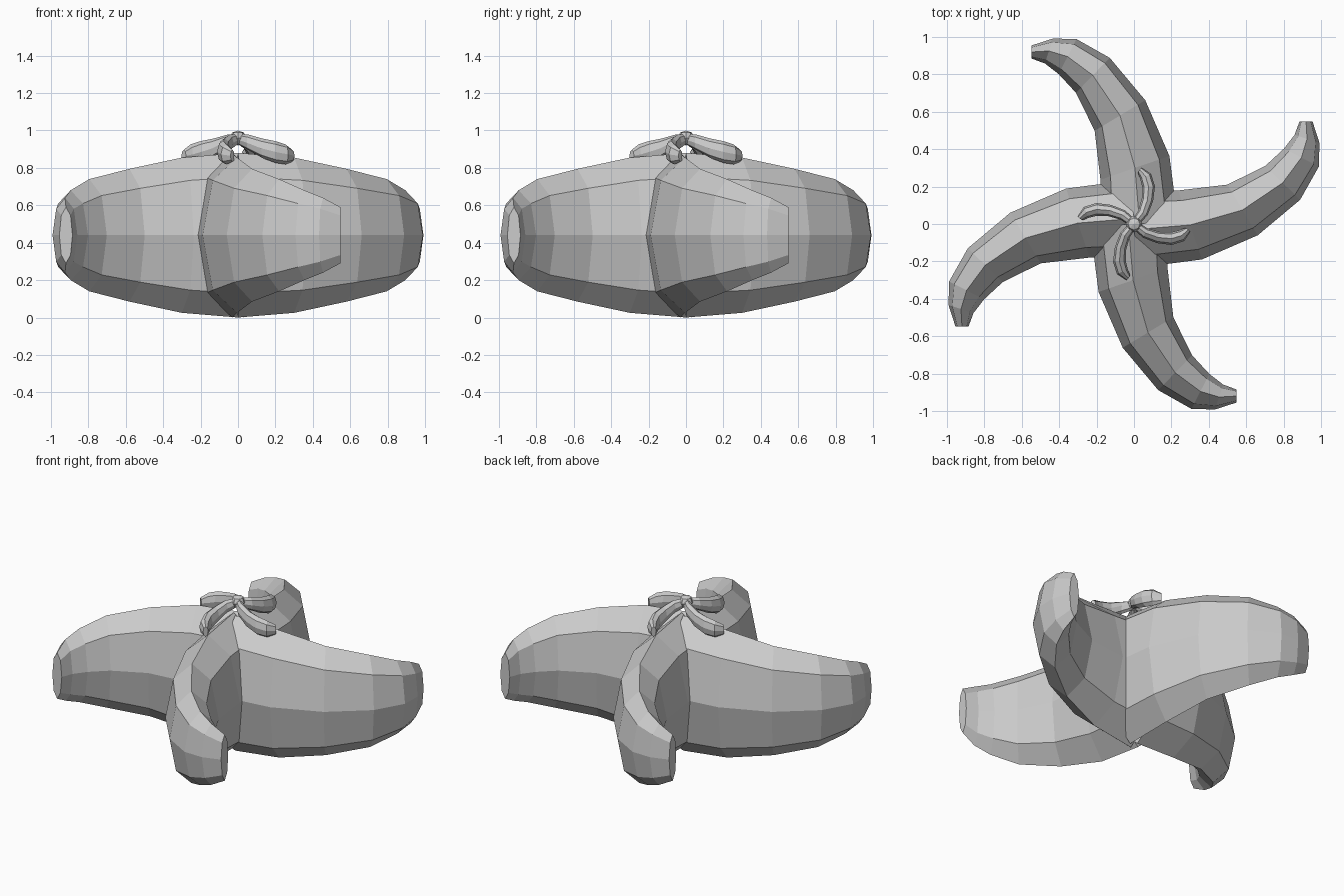
import bpy, bmesh, math
from mathutils import Vector

if "Cube" in bpy.data.objects:
    bpy.data.objects.remove(bpy.data.objects["Cube"])

def material(name, c):
    m = bpy.data.materials.new(name)
    m.diffuse_color = (c, c, c, 1)
    m.use_nodes = True
    m.node_tree.nodes["Principled BSDF"].inputs["Base Color"].default_value = m.diffuse_color
    return m

GREY = material("light grey", 0.6)

def finish(name, bm):
    bmesh.ops.recalc_face_normals(bm, faces=bm.faces)
    me = bpy.data.meshes.new(name)
    bm.to_mesh(me)
    bm.free()
    me.materials.append(GREY)
    ob = bpy.data.objects.new(name, me)
    bpy.context.collection.objects.link(ob)
    return ob

def sweep(name, stations, sides, turn):
    """Loft elliptical rings; station = x, y, z, heading, half width, half height."""
    bm = bmesh.new()
    rings = []
    for x, y, z, heading, w, h in stations:
        a = math.radians(heading)
        across = Vector((-math.sin(a), math.cos(a), 0))
        ring = []
        for i in range(sides):
            t = 2 * math.pi * i / sides
            p = Vector((x, y, z)) + across * w * math.cos(t)
            p.z += h * math.sin(t)
            ring.append(bm.verts.new(p))
        rings.append(ring)
    for r, s in zip(rings, rings[1:]):
        for i in range(sides):
            j = (i + 1) % sides
            bm.faces.new((r[i], r[j], s[j], s[i]))
    bm.faces.new(rings[0])
    bm.faces.new(rings[-1])
    ob = finish(name, bm)
    ob.rotation_euler.z = turn
    return ob

# four big curved lobes
LOBE = [
    (0.00, -0.030, 0.44, 7, 0.205, 0.44),
    (0.30, -0.005, 0.44, 19, 0.195, 0.415),
    (0.58, 0.075, 0.44, 31, 0.158, 0.355),
    (0.795, 0.22, 0.44, 46, 0.130, 0.30),
    (0.895, 0.355, 0.44, 63, 0.105, 0.24),
    (0.925, 0.455, 0.44, 72, 0.070, 0.20),
    (0.92, 0.548, 0.44, 88, 0.035, 0.15),
]
# four small curled leaves on top
LEAF = [
    (0.00, 0.000, 0.955, -45, 0.020, 0.028),
    (0.06, -0.048, 0.935, -30, 0.028, 0.042),
    (0.13, -0.072, 0.905, -12, 0.031, 0.052),
    (0.20, -0.078, 0.885, 3, 0.034, 0.058),
    (0.255, -0.062, 0.872, 25, 0.032, 0.053),
    (0.29, -0.030, 0.865, 50, 0.016, 0.032),
]
for k in range(4):
    sweep(f"lobe_{k + 1}", LOBE, 8, k * math.pi / 2)
    sweep(f"leaf_{k + 1}", LEAF, 8, k * math.pi / 2)

# stem knob
bm = bmesh.new()
bmesh.ops.create_uvsphere(bm, u_segments=8, v_segments=4, radius=1)
bmesh.ops.scale(bm, vec=(0.045, 0.045, 0.04), verts=bm.verts)
bmesh.ops.translate(bm, vec=(0, 0, 0.96), verts=bm.verts)
finish("stem_knob", bm)
